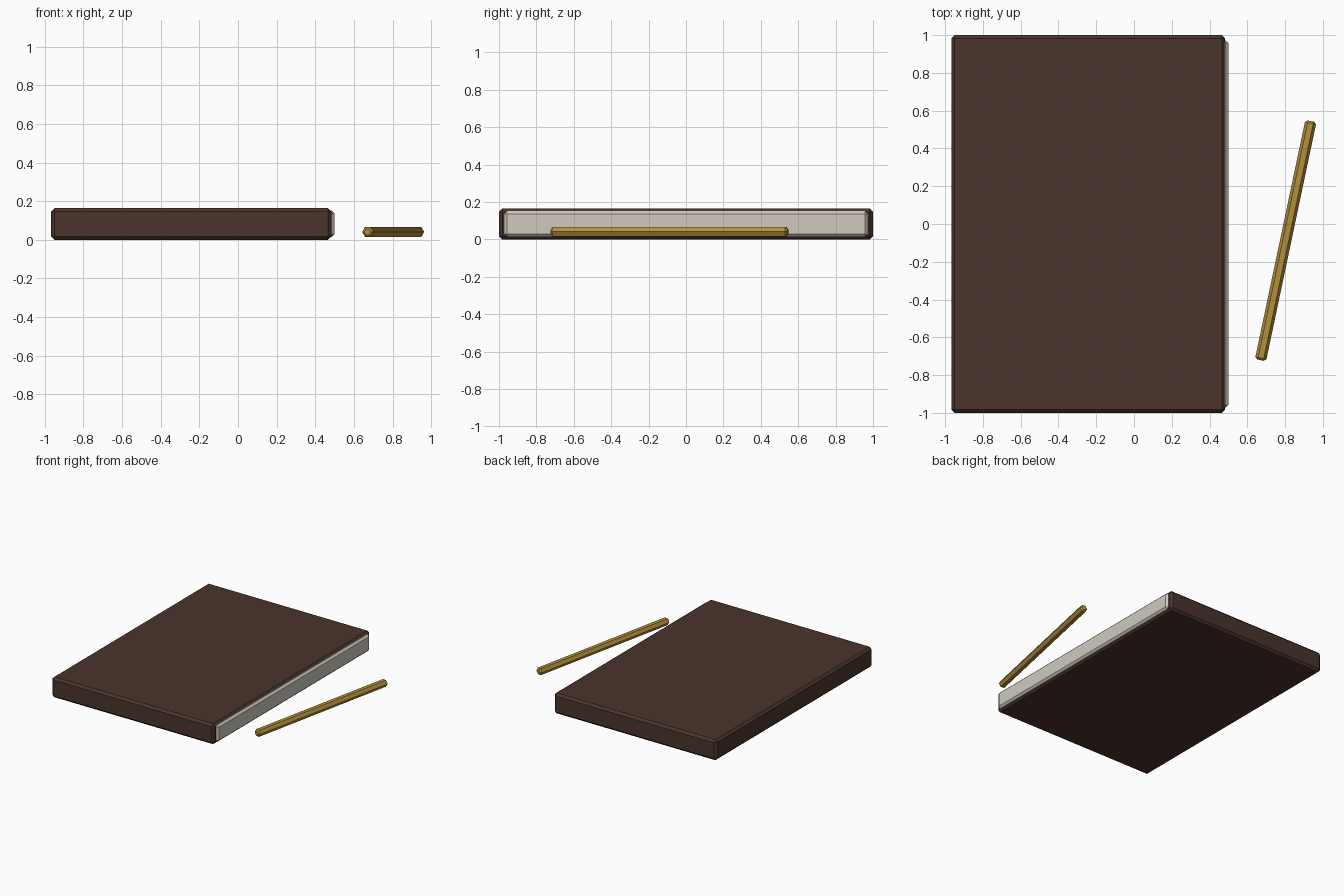
import bpy, bmesh, math
from mathutils import Matrix

if "Cube" in bpy.data.objects:
    bpy.data.objects.remove(bpy.data.objects["Cube"])


def material(name, rgb):
    m = bpy.data.materials.new(name)
    m.diffuse_color = (*rgb, 1)
    m.use_nodes = True
    m.node_tree.nodes["Principled BSDF"].inputs["Base Color"].default_value = m.diffuse_color
    return m


def finish(bm, name, mat):
    bmesh.ops.recalc_face_normals(bm, faces=bm.faces)
    me = bpy.data.meshes.new(name)
    bm.to_mesh(me)
    bm.free()
    me.materials.append(mat)
    ob = bpy.data.objects.new(name, me)
    bpy.context.collection.objects.link(ob)
    return ob


def chamfer(bm, edges, width):
    bmesh.ops.bevel(bm, geom=list(edges), offset=width, offset_type='OFFSET',
                    segments=1, profile=0.5, affect='EDGES')


def block(name, lo, hi, width, mat):
    bm = bmesh.new()
    bmesh.ops.create_cube(bm, size=1)
    for v in bm.verts:
        v.co = [a + (c + 0.5) * (b - a) for a, b, c in zip(lo, hi, v.co)]
    chamfer(bm, bm.edges, width)
    return finish(bm, name, mat)


leather = material("dark_leather", (0.069, 0.034, 0.025))
paper = material("paper", (0.62, 0.59, 0.52))
brass = material("brass", (0.45, 0.28, 0.045))

# Closed notebook: solid cover with the page block showing at the right edge
block("book_cover", (-0.967, -1.0, 0.0), (0.483, 1.0, 0.165), 0.018, leather)
block("page_block", (-0.90, -0.972, 0.014), (0.50, 0.972, 0.151), 0.015, paper)

# Hexagonal pencil lying flat beside the book, chamfered at both ends
bm = bmesh.new()
bmesh.ops.create_cone(bm, cap_ends=True, segments=6, radius1=0.03, radius2=0.03,
                      depth=1.293)
# put flats at top and bottom of the lying pencil, corners at the sides
corner = max(bm.verts, key=lambda v: v.co.z).co
bmesh.ops.rotate(bm, verts=bm.verts,
                 matrix=Matrix.Rotation(-math.atan2(corner.y, corner.x), 3, 'Z'))
ends = [e for e in bm.edges if abs(e.verts[0].co.z - e.verts[1].co.z) < 0.01]
chamfer(bm, ends, 0.011)
place = (Matrix.Translation((0.803, -0.088, 0.041))
         @ Matrix.Rotation(math.radians(-11.9), 4, 'Z')
         @ Matrix.Rotation(math.radians(90), 4, 'X'))
bmesh.ops.transform(bm, matrix=place, verts=bm.verts)
finish(bm, "pencil", brass)
